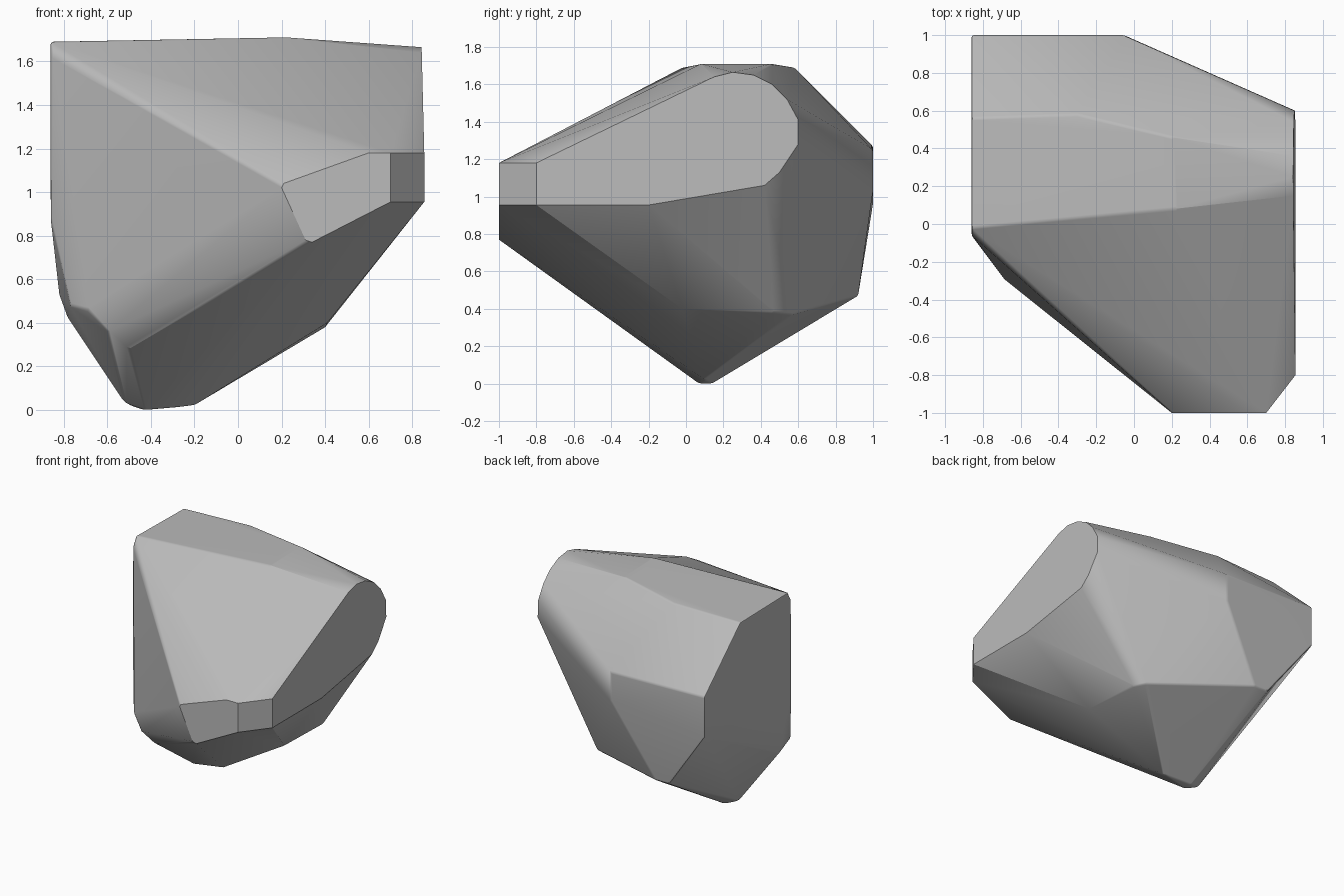
import bpy, bmesh
from math import radians
from mathutils import Vector

if "Cube" in bpy.data.objects:
    bpy.data.objects.remove(bpy.data.objects["Cube"])

# Right cut face: rounded outline as (y, z)
right_cut = [(-.8, 1.18), (-.8, .955), (-.2, .955), (.42, 1.06), (.5, 1.13), (.6, 1.28),
             (.6, 1.41), (.54, 1.52), (.46, 1.6), (.36, 1.65), (.25, 1.665), (.15, 1.64)]
# Front cut face: outline as (x, z)
front_cut = [(.2, 1.02), (.21, 1.04), (.32, 1.085), (.6, 1.18), (.7, 1.18),
             (.7, .955), (.47, .84), (.34, .77), (.31, .78)]
# Corners of the body
body = [(-.86, -.02, 1.69), (-.86, -.06, 1.62), (-.86, .56, 1.68), (-.3, .58, 1.69),
        (-.3, .08, 1.71), (.22, .08, 1.71), (.2, .46, 1.71),
        (-.86, 1, 1.27), (-.86, 1, .96), (-.05, 1, 1.25), (-.05, 1, 1.03),
        (-.5, .92, .47), (-.38, .92, .47), (.4, .47, .38), (.36, .57, .37), (.41, -.02, .4)]
# Worn lower edge and base
base = [(-.86, -.06, .88), (-.82, 0, .53), (-.78, -.02, .42), (-.77, -.18, .48),
        (-.69, -.29, .46), (-.6, -.33, .36), (-.5, -.3, .28), (-.43, -.25, .24),
        (-.52, .1, .03), (-.43, .07, 0), (-.43, .14, 0), (-.2, .1, .02)]

points = [(.855 - .012 * max(0, z - 1.18) / .48, y, z) for y, z in right_cut]
points += [(x, -1, z) for x, z in front_cut] + body + base

# Wrap the points in a convex stone
bm = bmesh.new()
for p in points:
    bm.verts.new(p)
hull = bmesh.ops.convex_hull(bm, input=bm.verts[:])
bmesh.ops.delete(bm, geom=[v for v in bm.verts if not v.link_faces], context='VERTS')
bmesh.ops.dissolve_limit(bm, angle_limit=radians(3), verts=bm.verts[:], edges=bm.edges[:])
bmesh.ops.recalc_face_normals(bm, faces=bm.faces[:])


def is_cut(face):
    return face.normal.x > .99 or face.normal.y < -.99


# Soften the ridges but leave the cut faces crisp
crisp = {v for f in bm.faces if is_cut(f) for v in f.verts}
ridges = [e for e in bm.edges if e.calc_face_angle(0) > radians(20)
          and not any(v in crisp for v in e.verts)]
bmesh.ops.bevel(bm, geom=ridges, offset=.012, offset_type='OFFSET', segments=2,
                profile=.5, affect='EDGES', clamp_overlap=True)

mesh = bpy.data.meshes.new("rock")
bm.to_mesh(mesh)
bm.free()
rock = bpy.data.objects.new("rock", mesh)
bpy.context.collection.objects.link(rock)

# Plain grey stone
grey = bpy.data.materials.new("grey_stone")
grey.use_nodes = True
colour = (.5, .5, .5, 1)
grey.diffuse_color = colour
grey.node_tree.nodes["Principled BSDF"].inputs["Base Color"].default_value = colour
mesh.materials.append(grey)

bpy.context.view_layer.objects.active = rock
rock.select_set(True)
bpy.ops.object.shade_smooth_by_angle(angle=radians(30))
weighted = rock.modifiers.new("even_shading", 'WEIGHTED_NORMAL')
weighted.keep_sharp = True
